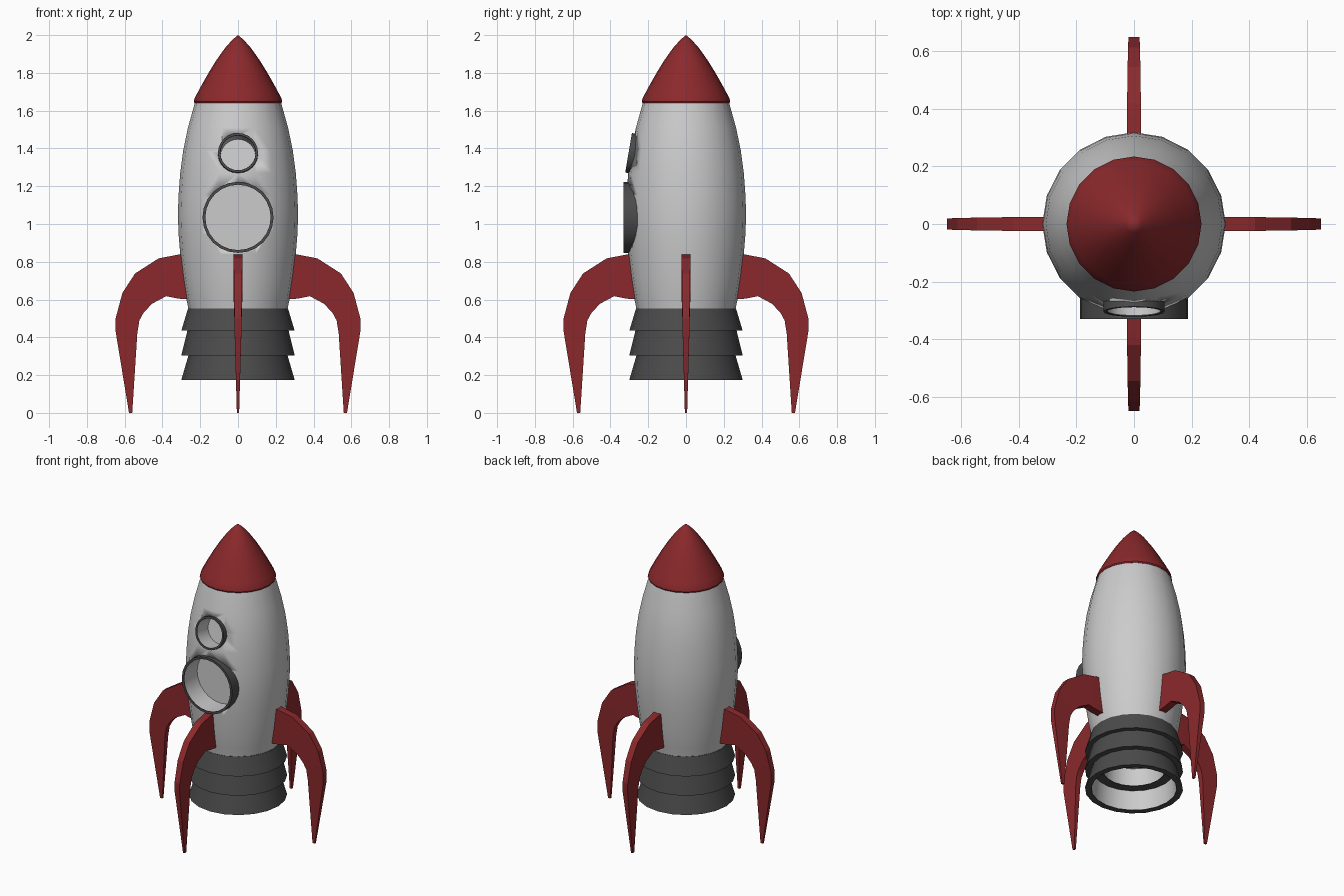
import bpy, bmesh, math
from mathutils import Matrix, Vector

if "Cube" in bpy.data.objects:
    bpy.data.objects.remove(bpy.data.objects["Cube"])


def material(name, rgb):
    m = bpy.data.materials.new(name)
    m.diffuse_color = (*rgb, 1)
    m.use_nodes = True
    m.node_tree.nodes["Principled BSDF"].inputs["Base Color"].default_value = m.diffuse_color
    return m


RED = material("red_paint", (0.26, 0.022, 0.025))
DARK = material("dark_grey", (0.07, 0.07, 0.07))


def finish(bm, name, mat=None, angle=30, matrix=None):
    bmesh.ops.remove_doubles(bm, verts=bm.verts, dist=1e-5)
    bmesh.ops.recalc_face_normals(bm, faces=bm.faces)
    me = bpy.data.meshes.new(name)
    bm.to_mesh(me)
    bm.free()
    ob = bpy.data.objects.new(name, me)
    bpy.context.collection.objects.link(ob)
    if matrix:
        ob.matrix_world = matrix
    if mat:
        me.materials.append(mat)
    bpy.ops.object.select_all(action='DESELECT')
    ob.select_set(True)
    bpy.context.view_layer.objects.active = ob
    bpy.ops.object.shade_smooth_by_angle(angle=math.radians(angle))
    return ob


def lathe(name, profile, mat=None, n=20, closed=False, matrix=None):
    """Revolve an (r, z) profile round the z axis."""
    bm = bmesh.new()
    vs = [bm.verts.new((r, 0, z)) for r, z in profile]
    pairs = list(zip(vs, vs[1:])) + ([(vs[-1], vs[0])] if closed else [])
    es = [bm.edges.new(p) for p in pairs]
    bmesh.ops.spin(bm, geom=vs + es, axis=(0, 0, 1), cent=(0, 0, 0),
                   angle=2 * math.pi, steps=n)
    return finish(bm, name, mat, 30, matrix)


# Hull
body = lathe("body", [
    (0, 0.45), (0.25, 0.45), (0.262, 0.55), (0.275, 0.61), (0.292, 0.72), (0.306, 0.84),
    (0.315, 0.95), (0.318, 1.05), (0.315, 1.15), (0.306, 1.27), (0.29, 1.39),
    (0.265, 1.51), (0.226, 1.65), (0, 1.65)])

# Nose cone with a small rolled lip
lathe("nose_cone", [
    (0, 1.64), (0.23, 1.64), (0.234, 1.648), (0.231, 1.662), (0.217, 1.69),
    (0.19, 1.74), (0.156, 1.80), (0.116, 1.865), (0.07, 1.93), (0.03, 1.975),
    (0, 2.0)], RED)

# Engine: three stacked flared skirts, hollow underneath
lathe("engine_skirts", [
    (0.19, 0.55), (0.265, 0.552), (0.30, 0.435), (0.268, 0.435), (0.30, 0.305),
    (0.262, 0.305), (0.30, 0.175), (0.262, 0.175), (0.25, 0.305), (0.19, 0.305)],
    DARK, closed=True)
lathe("engine_lower_liner", [(0.26, 0.178), (0.248, 0.303)])
lathe("engine_upper_liner", [(0.188, 0.307), (0.18, 0.42), (0, 0.42)])


# Portholes: recess cut in the hull, light pan inside, dark rim
def porthole(name, y, z, tilt, r_out, r_in, rim_depth, depth):
    mat = Matrix.Translation((0, y, z)) @ Matrix.Rotation(math.radians(90 - tilt), 4, 'X')
    rc = (r_out + r_in) / 2
    cutter = lathe(name + "_cutter", [(0, 0.1), (rc, 0.1), (rc, -depth - 0.005),
                                      (0, -depth - 0.005)], n=24, matrix=mat)
    mod = body.modifiers.new("recess", 'BOOLEAN')
    mod.operation = 'DIFFERENCE'
    mod.solver = 'EXACT'
    mod.object = cutter
    bpy.context.view_layer.objects.active = body
    bpy.ops.object.modifier_apply(modifier=mod.name)
    bpy.data.objects.remove(cutter)
    lathe(name + "_rim", [(r_in, 0), (r_out, 0), (r_out, -rim_depth), (r_in, -rim_depth)],
          DARK, n=24, closed=True, matrix=mat)
    ri = r_in - 0.001
    lathe(name + "_pan", [(ri, -0.004), (ri, -depth), (0, -depth)], n=24, matrix=mat)


porthole("large_porthole", -0.33, 1.035, 0, 0.188, 0.173, 0.09, 0.14)
porthole("small_porthole", -0.304, 1.377, 9.5, 0.106, 0.094, 0.075, 0.12)

# Fins: curved legs, sections of (outer x, z, inner x, z, half thickness)
SECTIONS = [
    (0.26, 0.84, 0.25, 0.60, 0.025), (0.31, 0.839, 0.317, 0.605, 0.025),
    (0.42, 0.818, 0.38, 0.618, 0.024), (0.545, 0.738, 0.455, 0.578, 0.022),
    (0.612, 0.635, 0.50, 0.53, 0.021), (0.648, 0.50, 0.522, 0.49, 0.019),
    (0.648, 0.432, 0.533, 0.423, 0.018), (0.577, 0.0, 0.56, 0.0, 0.006)]


def fin(name, angle):
    bm = bmesh.new()
    rings = [[bm.verts.new(p) for p in ((xo, -t, zo), (xo, t, zo), (xi, t, zi), (xi, -t, zi))]
             for xo, zo, xi, zi, t in SECTIONS]
    for a, b in zip(rings, rings[1:]):
        for i in range(4):
            j = (i + 1) % 4
            bm.faces.new((a[i], a[j], b[j], b[i]))
    bm.faces.new(rings[0])
    bm.faces.new(rings[-1])
    finish(bm, name, RED, 12, Matrix.Rotation(angle, 4, 'Z'))


for k, side in enumerate(("right", "back", "left", "front")):
    fin(side + "_fin", k * math.pi / 2)
